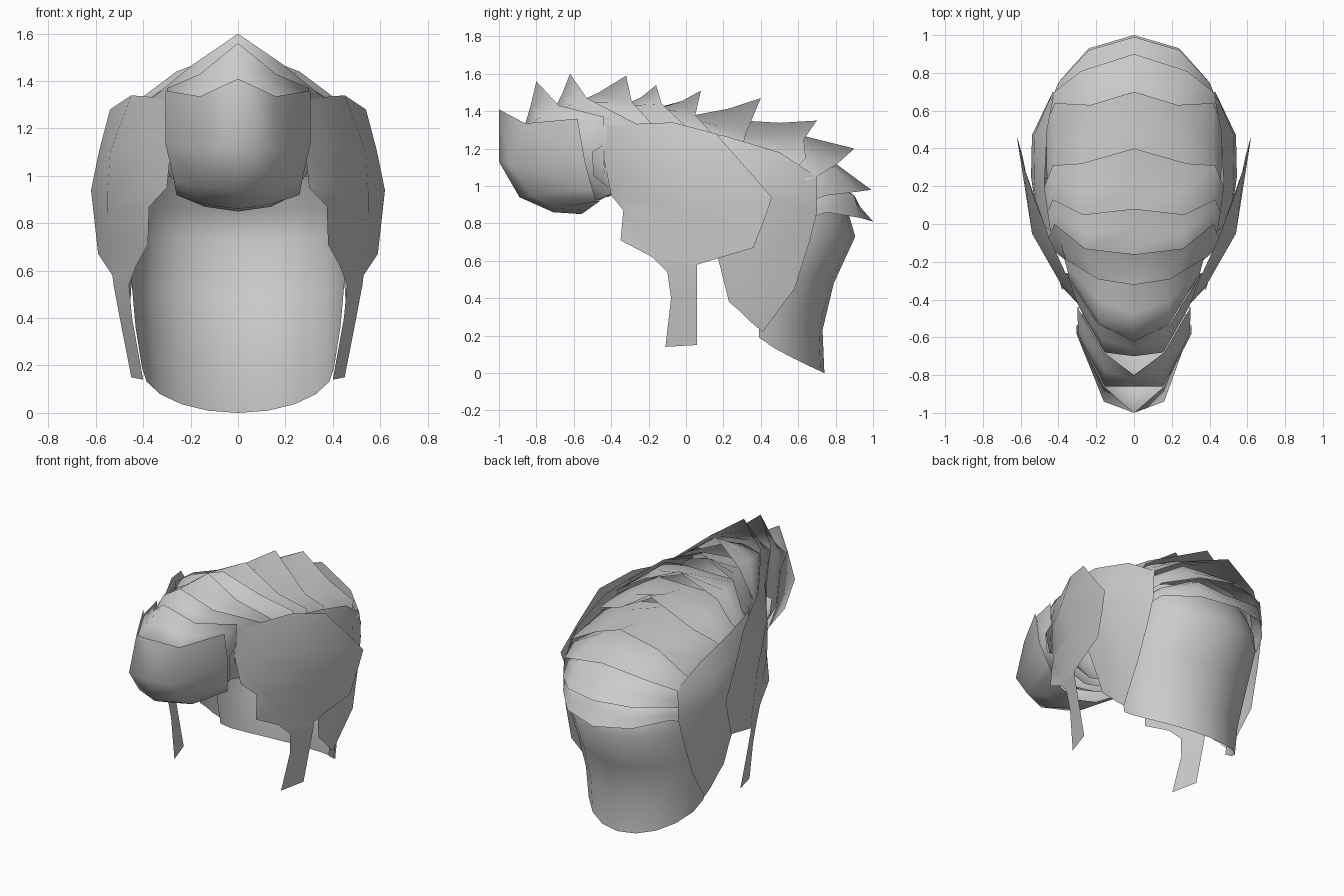
import bpy, bmesh, math
from mathutils import Vector

grey = bpy.data.materials.new("hair_grey")
grey.diffuse_color = (0.6, 0.6, 0.6, 1)


def sheet(name, rows, mirror=False):
    """Thin surface through rows of points, turned outward and smooth shaded."""
    bm = bmesh.new()
    grid = [[bm.verts.new(p) for p in row] for row in rows]
    for a, b in zip(grid, grid[1:]):
        for i in range(len(a) - 1):
            bm.faces.new((a[i], a[i + 1], b[i + 1], b[i]))
    bmesh.ops.remove_doubles(bm, verts=bm.verts, dist=0.001)
    bm.normal_update()
    core = Vector((0, 0, 0.8))
    if sum(f.normal.dot(f.calc_center_median() - core) * f.calc_area() for f in bm.faces) < 0:
        bmesh.ops.reverse_faces(bm, faces=bm.faces)
    mesh = bpy.data.meshes.new(name)
    bm.to_mesh(mesh)
    bm.free()
    mesh.materials.append(grey)
    ob = bpy.data.objects.new(name, mesh)
    bpy.context.collection.objects.link(ob)
    if mirror:
        ob.modifiers.new("mirror", 'MIRROR').use_mirror_merge = False
    bpy.ops.object.select_all(action='DESELECT')
    ob.select_set(True)
    bpy.context.view_layer.objects.active = ob
    bpy.ops.object.shade_smooth_by_angle(angle=math.radians(130))
    return ob


def full(half):
    """Mirror a half row that starts on the centre line."""
    return [(-x, y, z) for x, y, z in reversed(half[1:])] + list(half)


def blend(a, b, t):
    return tuple(p + (q - p) * t for p, q in zip(a, b))


# rounded front quiff
quiff = [
    [(0, -1, 1.41), (.16, -.86, 1.335), (.305, -.58, 1.36)],
    [(0, -1, 1.13), (.16, -.94, 1.11), (.305, -.54, 1.13)],
    [(0, -.89, .94), (.16, -.83, .95), (.27, -.50, .98)],
    [(0, -.71, .86), (.14, -.69, .88), (.26, -.48, .92)],
    [(0, -.56, .85), (.14, -.53, .87), (.24, -.46, .92)],
]
sheet("front_quiff", [full(r) for r in quiff])

# overlapping locks: pointed rim (centre, middle, side) and the centre of the root
locks = [
    ((0, -.80, 1.56), (.16, -.68, 1.43), (.30, -.44, 1.37), (-.86, 1.33)),
    ((0, -.62, 1.60), (.19, -.53, 1.47), (.36, -.26, 1.33), (-.70, 1.42)),
    ((0, -.32, 1.59), (.19, -.29, 1.45), (.37, -.18, 1.33), (-.62, 1.43)),
    ((0, -.16, 1.54), (.26, -.13, 1.44), (.42, .00, 1.32), (-.31, 1.44)),
    ((0, .08, 1.51), (.27, .05, 1.38), (.43, .13, 1.29), (-.13, 1.42)),
    ((0, .40, 1.47), (.28, .32, 1.28), (.43, .31, 1.24), (.05, 1.38)),
    ((0, .70, 1.35), (.23, .63, 1.25), (.42, .64, 1.15), (.30, 1.35)),
    ((0, .90, 1.20), (.28, .81, 1.12), (.42, .70, 1.05), (.62, 1.27)),
    ((0, .99, .98), (.24, .92, .97), (.40, .75, .95), (.80, 1.12)),
    ((0, 1.0, .81), (.24, .93, .83), (.40, .75, .86), (.86, .97)),
]
previous = quiff[0] + [(.30, -.50, 1.2)]
last_base = None
for i, (tip, mid, side, root) in enumerate(locks):
    if i < 3:
        end = (side[0] * .98, side[1], side[2] - .15)
    else:
        end = (side[0] + .045, side[1] - .11, side[2] - (.12 if i < 7 else .04))
    rim = [tip, mid, side, end]
    base = [(0, *root)] + [(x * .97, y - (0 if i < 3 else .02), z - .02)
                           for x, y, z in previous[1:]]
    # gentle sag so the points sweep upward
    bend = [blend(b, r, .5) for b, r in zip(base, rim)]
    if i < 7:
        bend[0] = (0, bend[0][1], bend[0][2] - .012)
    if i < 3:   # front locks sweep up from the forehead
        deep = [(p[0] * .75, -.52 + i * .05 + d, .9 + i * .02 + d * .5)
                for p, d in zip(rim, (0, .03, .1, .14))]
        swell = [(b[0] * .97, b[1] * .6 + d[1] * .4 - .04, b[2] * .4 + d[2] * .6)
                 for b, d in zip(base, deep)]
        rows = [deep, swell, base, bend, rim]
    else:       # the others tuck under the lock before
        deep = [blend(b, a, .5) for a, b in zip(last_base, base)]
        deep = [(x * .95, y - (.03 if i > 7 else 0), z - .035) for x, y, z in deep]
        rows = [deep, base, bend, rim]
    sheet(f"lock_{i + 1}", [full(r) for r in rows])
    previous, last_base = rim, base

# side panel
sheet("side_panel", [
    [(.28, -.44, 1.37), (.33, -.33, 1.33), (.45, -.07, 1.34), (.54, .16, 1.28)],
    [(.28, -.44, 1.15), (.38, -.33, 1.13), (.54, -.05, 1.10), (.585, .31, 1.11)],
    [(.30, -.40, .95), (.375, -.34, .95), (.55, .03, .93), (.62, .46, .94)],
    [(.375, -.335, .87), (.40, -.29, .87), (.55, .04, .85), (.61, .43, .85)],
    [(.38, -.35, .71), (.43, -.18, .69), (.54, .06, .70), (.59, .36, .67)],
    [(.38, -.35, .71), (.43, -.18, .62), (.53, .06, .58), (.59, .36, .67)],
], True)

# sideburn
sheet("sideburn", [
    [(.43, -.18, .62), (.53, .06, .58)],
    [(.46, -.10, .54), (.525, .06, .54)],
    [(.447, -.08, .40), (.495, .06, .38)],
    [(.40, -.11, .14), (.45, .06, .15)],
], True)

# rear side panel
sheet("rear_side_panel", [
    [(.44, -.04, 1.31), (.475, .20, 1.27), (.46, .50, 1.18), (.42, .70, 1.05)],
    [(.51, .02, 1.1), (.53, .22, 1.1), (.525, .48, 1.08), (.43, .70, .98)],
    [(.52, .08, .92), (.545, .25, .92), (.54, .47, .92), (.43, .70, .86)],
    [(.48, .17, .62), (.50, .32, .64), (.50, .48, .66), (.44, .66, .70)],
    [(.46, .20, .50), (.475, .31, .47), (.475, .45, .46), (.455, .58, .45)],
    [(.445, .23, .38), (.44, .29, .33), (.435, .35, .27), (.425, .41, .22)],
], True)

# long back sheet: centre y and z, side y and z, half width, roundness
back = [(.78, 1.0, .50, 1.0, .40, .8), (.87, .85, .48, .87, .425, .8),
        (.905, .73, .46, .76, .435, .85), (.79, .48, .42, .56, .45, 1),
        (.73, .23, .39, .36, .432, 1.15), (.74, .0, .39, .19, .405, 1.2)]
angles = [math.radians(a) for a in range(-90, 91, 18)]
sheet("back_sheet", [[(w * math.sin(a), ys + (yc - ys) * abs(math.cos(a)) ** k,
                       zs + (zc - zs) * math.cos(a)) for a in angles]
                     for yc, zc, ys, zs, w, k in back])
